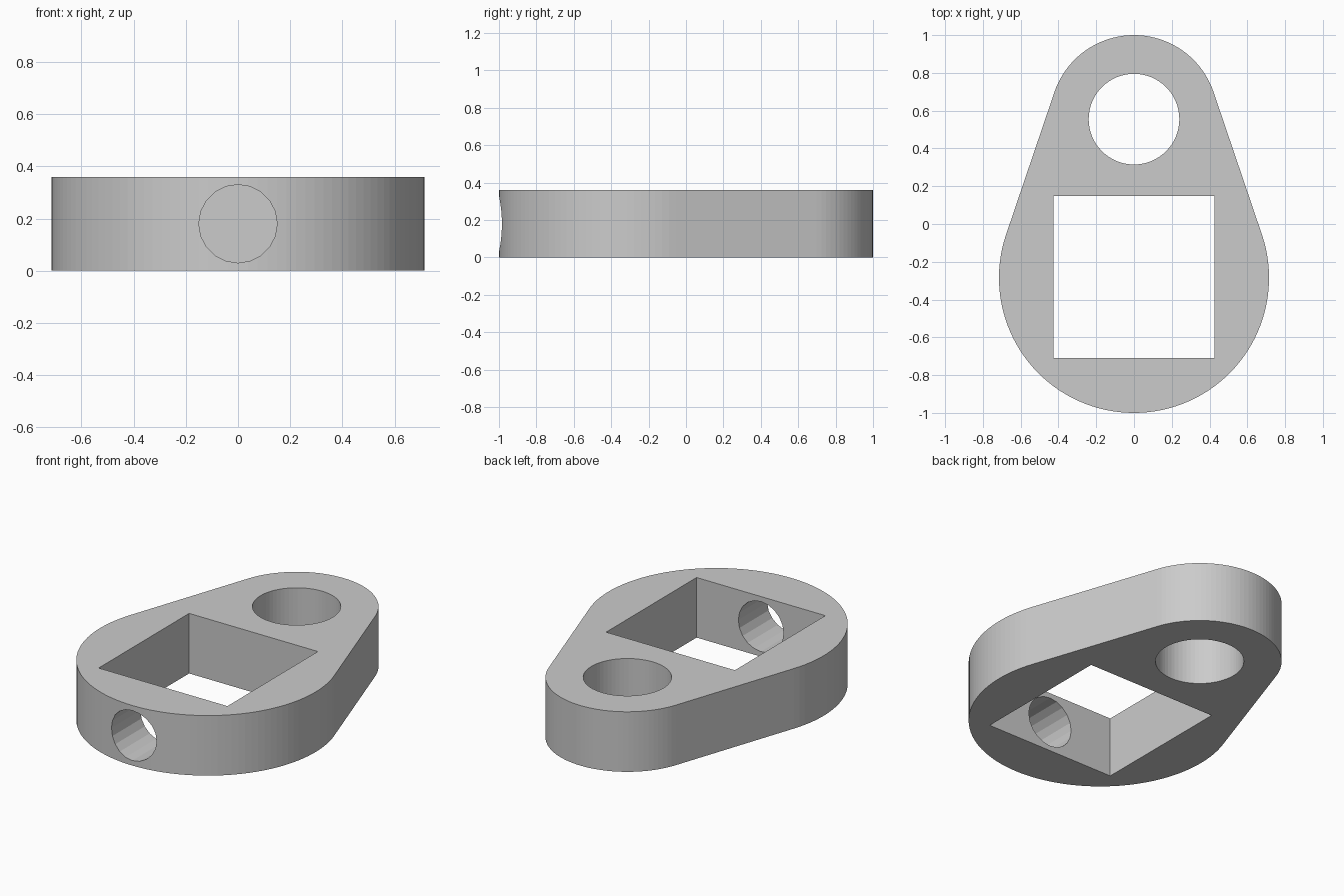
import bpy
from math import asin, cos, sin, pi

cube = bpy.data.objects.get("Cube")
if cube:
    bpy.data.objects.remove(cube, do_unlink=True)

HEIGHT = 0.36
BIG_Y, BIG_R = -0.285, 0.715
SMALL_Y, SMALL_R = 0.555, 0.445

grey = bpy.data.materials.new("plain grey")
grey.use_nodes = True
grey.diffuse_color = (0.6, 0.6, 0.6, 1)
grey.node_tree.nodes["Principled BSDF"].inputs["Base Color"].default_value = (0.6, 0.6, 0.6, 1)


def arc(cy, r, start, end, steps):
    angles = [start + (end - start) * i / steps for i in range(steps + 1)]
    return [(r * cos(a), cy + r * sin(a)) for a in angles]


def prism(name, outline, low, high):
    """Extrude a flat counter-clockwise outline from low to high."""
    n = len(outline)
    verts = [(x, y, z) for z in (low, high) for x, y in outline]
    faces = [list(range(n))[::-1], list(range(n, 2 * n))]
    faces += [(i, (i + 1) % n, n + (i + 1) % n, n + i) for i in range(n)]
    mesh = bpy.data.meshes.new(name)
    mesh.from_pydata(verts, [], faces)
    mesh.materials.append(grey)
    obj = bpy.data.objects.new(name, mesh)
    bpy.context.collection.objects.link(obj)
    return obj


# Body: two arcs joined by their common tangents
tilt = asin((BIG_R - SMALL_R) / (SMALL_Y - BIG_Y))
outline = arc(SMALL_Y, SMALL_R, tilt, pi - tilt, 40)
outline += arc(BIG_Y, BIG_R, pi - tilt, 2 * pi + tilt, 72)
body = prism("link_body", outline, 0, HEIGHT)

# Openings: round eye, square window and a bore through the front wall
eye = prism("eye_cutter", arc(SMALL_Y, 0.24, 0, 2 * pi, 64)[:-1], -0.1, HEIGHT + 0.1)
half = 0.427
window = prism("window_cutter", [(-half, -0.71), (half, -0.71), (half, 0.147), (-half, 0.147)],
               -0.1, HEIGHT + 0.1)
bore = prism("bore_cutter", arc(0, 0.15, 0, 2 * pi, 20)[:-1], 0, 0.7)
bore.rotation_euler.x = pi / 2
bore.location = (0, -0.5, HEIGHT / 2)

for cutter in (eye, window, bore):
    cutter.hide_render = True
    cutter.hide_set(True)
    cut = body.modifiers.new(cutter.name, "BOOLEAN")
    cut.operation = "DIFFERENCE"
    cut.solver = "EXACT"
    cut.object = cutter
